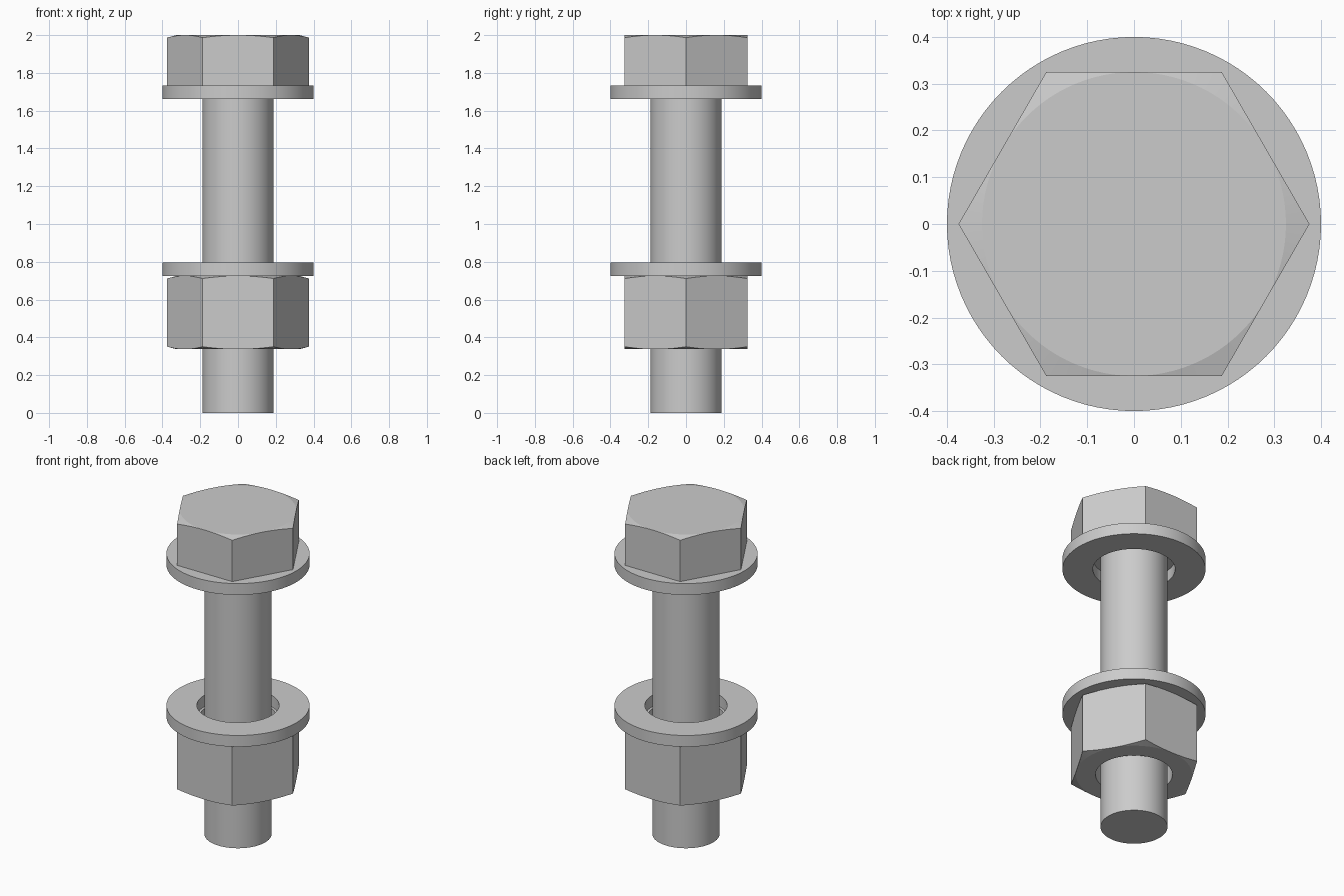
import bpy, bmesh
from math import pi, cos, sin, radians

if "Cube" in bpy.data.objects:
    bpy.data.objects.remove(bpy.data.objects["Cube"])

N = 96            # segments around, a multiple of 6
APOTHEM = 0.325   # hexagon centre to flat
SLOPE = 0.27      # rise of the conical corner chamfer
HEX = "hex"


def hex_radius(a):
    return APOTHEM / cos((a % (pi / 3)) - pi / 6)


def turned(name, profile, closed):
    """Sweep (radius, z, chamfer sign) rings round z; HEX rings follow the hexagon."""
    bm = bmesh.new()
    rings = []
    for r, z, chamfer in profile:
        ring = []
        for i in range(N):
            a = 2 * pi * i / N
            rad = hex_radius(a) if r == HEX else r
            drop = chamfer * SLOPE * (rad - APOTHEM)
            ring.append(bm.verts.new((rad * cos(a), rad * sin(a), z - drop)))
        rings.append(ring)
    count = len(rings)
    for k in range(count if closed else count - 1):
        lo, hi = rings[k], rings[(k + 1) % count]
        for i in range(N):
            j = (i + 1) % N
            bm.faces.new((lo[i], lo[j], hi[j], hi[i]))
    if not closed:
        bm.faces.new(rings[0][::-1])
        bm.faces.new(rings[-1])
    bmesh.ops.remove_doubles(bm, verts=bm.verts, dist=1e-5)
    bmesh.ops.recalc_face_normals(bm, faces=bm.faces)
    mesh = bpy.data.meshes.new(name)
    bm.to_mesh(mesh)
    bm.free()
    obj = bpy.data.objects.new(name, mesh)
    bpy.context.collection.objects.link(obj)
    bpy.ops.object.select_all(action='DESELECT')
    obj.select_set(True)
    bpy.context.view_layer.objects.active = obj
    bpy.ops.object.shade_smooth_by_angle(angle=radians(10))
    return obj


# Bolt: shank and hexagonal head, chamfered on top
turned("bolt", [(0.1875, 0, 0), (0.1875, 1.732, 0), (HEX, 1.732, 0),
                (HEX, 2, 1), (APOTHEM, 2, 0)], False)

# Washers under the head and above the nut
for name, z0, z1 in (("upper_washer", 1.662, 1.732), ("lower_washer", 0.725, 0.795)):
    turned(name, [(0.4, z0, 0), (0.4, z1, 0), (0.23, z1, 0), (0.23, z0, 0)], True)

# Hexagonal nut, chamfered at both ends
turned("nut", [(APOTHEM, 0.337, 0), (HEX, 0.337, -1), (HEX, 0.725, 1),
               (APOTHEM, 0.725, 0), (0.215, 0.725, 0), (0.215, 0.337, 0)], True)
